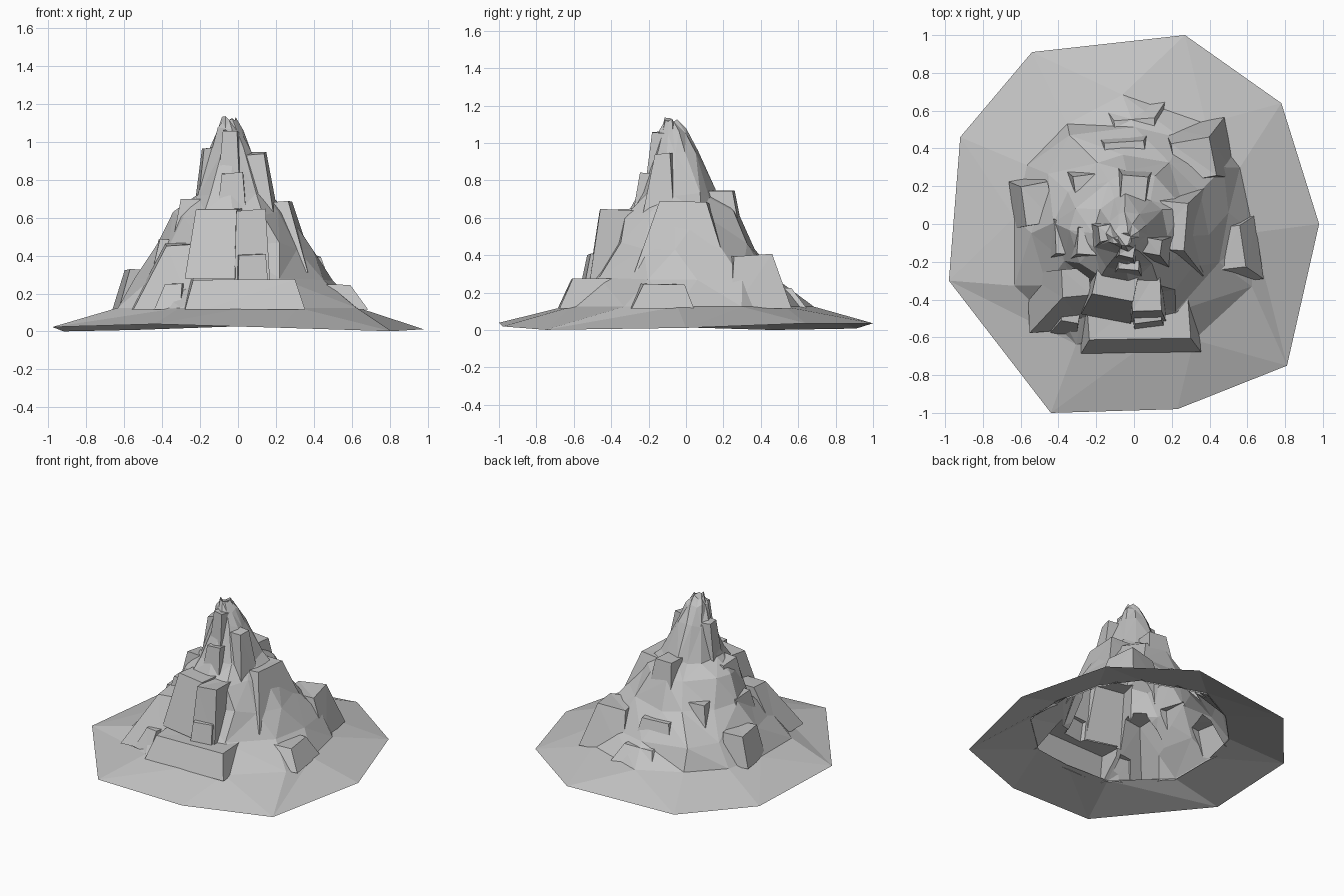
import bpy
import bmesh
import random
from math import sin, cos, radians, atan2, tau
from mathutils import Matrix, Vector

random.seed(4)

default = bpy.data.objects.get("Cube")
if default:
    bpy.data.objects.remove(default, do_unlink=True)

# One stone colour for everything
stone = bpy.data.materials.new("grey_stone")
stone.use_nodes = True
stone.diffuse_color = (0.55, 0.55, 0.55, 1)
stone.node_tree.nodes["Principled BSDF"].inputs["Base Color"].default_value = stone.diffuse_color


def make_object(name, bm):
    """Turn a bmesh into a linked, flat shaded stone object."""
    mesh = bpy.data.meshes.new(name)
    bm.to_mesh(mesh)
    bm.free()
    mesh.materials.append(stone)
    obj = bpy.data.objects.new(name, mesh)
    bpy.context.collection.objects.link(obj)
    return obj


def make_solid(name, rings):
    """Loft closed rings of points, cap both ends, triangulate."""
    bm = bmesh.new()
    loops = [[bm.verts.new(point) for point in ring] for ring in rings]
    for low, high in zip(loops, loops[1:]):
        for i in range(len(low)):
            bm.faces.new((low[i - 1], low[i], high[i], high[i - 1]))
    bm.faces.new(loops[0][::-1])
    bm.faces.new(loops[-1])
    bmesh.ops.triangulate(bm, faces=bm.faces[:])
    bmesh.ops.recalc_face_normals(bm, faces=bm.faces[:])
    return make_object(name, bm)


# Mountain core: rough rings that shrink and drift towards the summit
SIDES = 12


def rough_ring(height, radius, x, y, rough):
    ring = []
    for i in range(SIDES):
        angle = tau * (i + random.uniform(-rough, rough)) / SIDES
        reach = radius * random.uniform(1 - rough / 3, 1 + rough / 3)
        ring.append(Vector((x + reach * cos(angle), y + reach * sin(angle), height)))
    return ring


FOOT_HEIGHT = 0.125
foot = rough_ring(FOOT_HEIGHT, 0.67, 0, -0.01, 0.2)
root = [point - Vector((0, 0, 0.1)) for point in foot]
slopes = []
for height, radius, x, y in (
    (0.27, 0.54, 0, 0.01),
    (0.45, 0.4, -0.01, -0.01),
    (0.62, 0.3, -0.02, -0.04),
    (0.72, 0.21, -0.02, -0.04),
    (0.95, 0.115, -0.04, -0.05),
    (1.06, 0.07, -0.04, -0.07),
    (1.12, 0.037, -0.05, -0.08),
):
    slopes.append(rough_ring(height, radius, x, y, 0.25))
for ring in slopes:
    for point in ring:
        point.z += random.uniform(-0.02, 0.02)
mountain = make_solid("mountain", [root, foot] + slopes)


# Crags: irregular blocks that taper and lean towards the middle
def crag(name, x, y, width, depth, top_height, taper=0.6, lean=0.1):
    spin = Matrix.Rotation(radians(random.uniform(-12, 12)), 3, "Z")
    centre = Vector((x, y, 0))
    bottom_height = max(0.08, top_height - 0.38)
    base, top = [], []
    for side_x, side_y in ((-1, -1), (1, -1), (1, 1), (-1, 1)):
        corner = spin @ Vector((side_x * width, side_y * depth, 0)) / 2
        corner *= random.uniform(0.93, 1.05)
        drop = random.uniform(0, 0.02)
        base.append(centre + corner + Vector((0, 0, bottom_height)))
        top.append(centre * (1 - lean) + corner * taper + Vector((0, 0, top_height - drop)))
    return make_solid(name, [base, top])


BLOCKY = 0.82
STEEP_LEAN = 0.25
crags = [
    crag("front_ledge", 0.01, -0.47, 0.66, 0.46, 0.28, BLOCKY),
    crag("front_wall", -0.11, -0.32, 0.26, 0.36, 0.66, BLOCKY, STEEP_LEAN),
    crag("front_column", 0.07, -0.37, 0.18, 0.28, 0.65, BLOCKY, 0.08),
    crag("front_step", 0.07, -0.48, 0.18, 0.22, 0.42, BLOCKY),
    crag("front_upper_block", -0.03, -0.2, 0.18, 0.2, 0.85),
    crag("front_pinnacle", -0.04, -0.15, 0.13, 0.13, 1.07),
    crag("left_pinnacle", 0.11, -0.13, 0.2, 0.18, 0.95, 0.45),
    crag("right_pinnacle", -0.16, -0.05, 0.14, 0.14, 0.98),
    crag("front_right_crag", -0.41, -0.41, 0.34, 0.34, 0.47, 0.45, STEEP_LEAN),
    crag("front_right_foot", -0.37, -0.52, 0.16, 0.18, 0.27),
    crag("right_boulder", -0.57, 0.12, 0.18, 0.26, 0.34, BLOCKY),
    crag("right_step", -0.37, -0.08, 0.28, 0.3, 0.49),
    crag("right_shoulder", -0.26, -0.1, 0.22, 0.24, 0.7),
    crag("left_ledge", 0.55, -0.14, 0.28, 0.38, 0.26),
    crag("back_left_buttress", 0.35, 0.38, 0.34, 0.34, 0.41),
    crag("left_ridge", 0.2, -0.01, 0.38, 0.5, 0.69, 0.5),
    crag("back_pillar", 0, 0.2, 0.22, 0.24, 0.76),
    crag("back_shelf", -0.05, 0.4, 0.36, 0.26, 0.4),
    crag("back_ledge", 0, 0.53, 0.36, 0.26, 0.24),
    crag("back_right_rib", -0.28, 0.2, 0.2, 0.26, 0.5),
]

# Fuse every crag into the core
bpy.context.view_layer.objects.active = mountain
for rock in crags:
    fuse = mountain.modifiers.new("fuse", "BOOLEAN")
    fuse.operation = "UNION"
    fuse.solver = "EXACT"
    fuse.object = rock
    bpy.ops.object.modifier_apply(modifier=fuse.name)
    bpy.data.objects.remove(rock, do_unlink=True)

# The shell is hollow: slice off everything under the foot
bm = bmesh.new()
bm.from_mesh(mountain.data)
bmesh.ops.bisect_plane(bm, geom=bm.verts[:] + bm.edges[:] + bm.faces[:],
                       plane_co=(0, 0, FOOT_HEIGHT - 0.01), plane_no=(0, 0, 1),
                       clear_inner=True)
bm.to_mesh(mountain.data)
bm.free()

# Skirt: sloping ground from the foot of the core to a wavy nine sided rim
rim = []
for x, y in ((0.98, 0), (0.78, 0.64), (0.27, 1), (-0.54, 0.91), (-0.92, 0.46),
             (-0.98, -0.3), (-0.44, -1), (0.23, -0.98), (0.81, -0.75)):
    wave = cos(2 * (atan2(y, x) - 1))
    rim.append(Vector((x, y, 0.02 + 0.02 * wave)))


def turn_of(point):
    return atan2(point.y, point.x) % tau


def angle_at(loop, i):
    return turn_of(loop[i % len(loop)].co) + tau * (i // len(loop))


bm = bmesh.new()
outer, inner = [[bm.verts.new(p) for p in sorted(points, key=turn_of)]
                for points in (rim, foot)]
i = j = 0
while i < len(outer) or j < len(inner):
    a, b = outer[i % len(outer)], inner[j % len(inner)]
    outer_next = i < len(outer) and angle_at(outer, i + 1) < angle_at(inner, j + 1)
    if outer_next or j == len(inner):
        i += 1
        bm.faces.new((a, outer[i % len(outer)], b))
    else:
        j += 1
        bm.faces.new((a, inner[j % len(inner)], b))
make_object("ground_skirt", bm)
